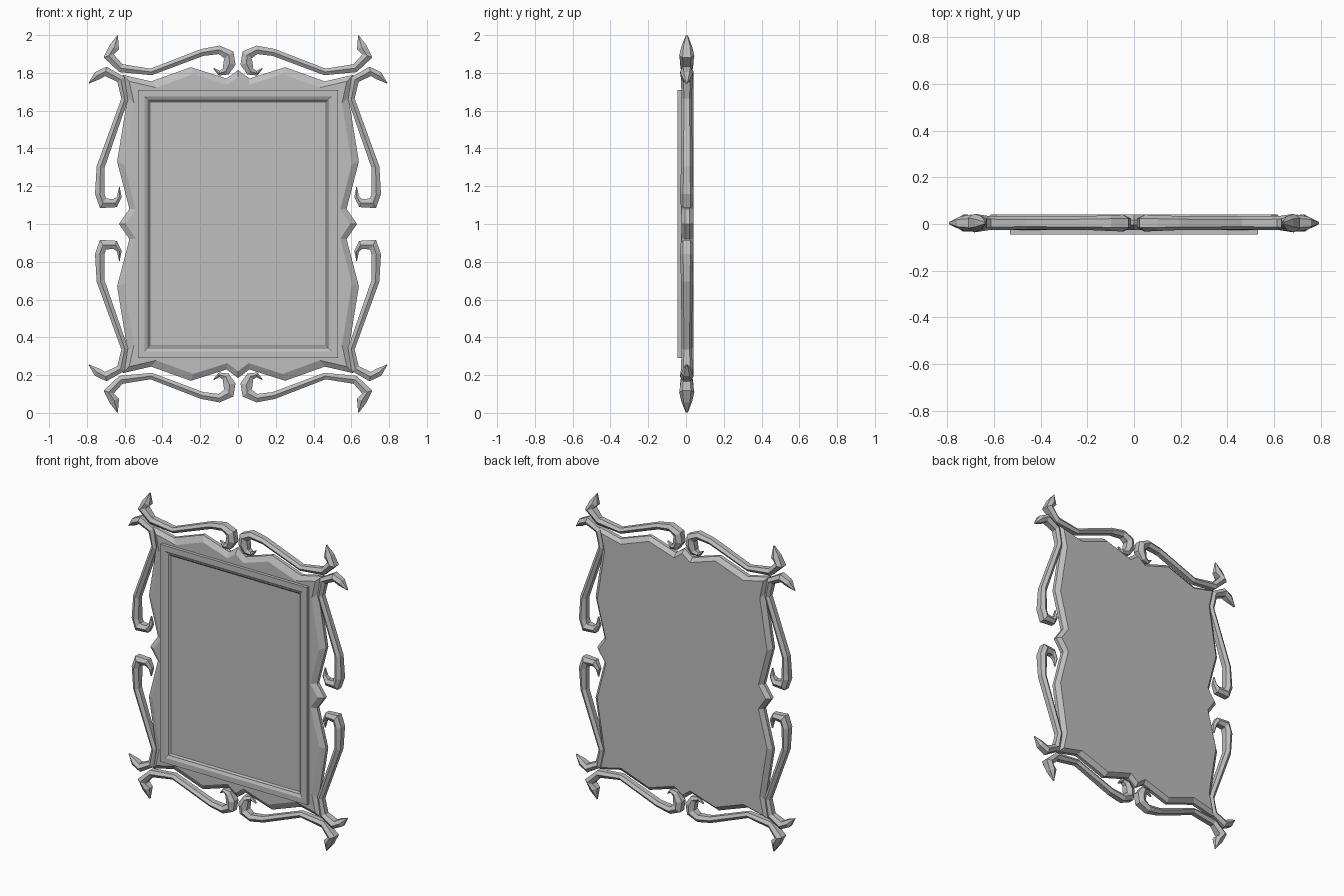
import bpy, bmesh
from mathutils import Vector

cube = bpy.data.objects.get("Cube")
if cube:
    bpy.data.objects.remove(cube)

MID = 1.0  # height of the frame's centre

grey = bpy.data.materials.new("plain grey")
grey.use_nodes = True
colour = (0.52, 0.52, 0.52, 1)
grey.diffuse_color = colour
grey.node_tree.nodes["Principled BSDF"].inputs["Base Color"].default_value = colour


def loft(name, rings, closed_path=False):
    """Skin a list of closed rings and cap both ends."""
    bm = bmesh.new()
    loops = [[bm.verts.new(p) for p in ring] for ring in rings]
    for a, b in zip(loops, loops[1:]):
        for i in range(len(a)):
            j = (i + 1) % len(a)
            bm.faces.new((a[i], a[j], b[j], b[i]))
    bm.faces.new(loops[0])
    bm.faces.new(loops[-1])
    bmesh.ops.recalc_face_normals(bm, faces=bm.faces)
    mesh = bpy.data.meshes.new(name)
    bm.to_mesh(mesh)
    bm.free()
    mesh.materials.append(grey)
    obj = bpy.data.objects.new(name, mesh)
    obj.location.z = MID
    bpy.context.collection.objects.link(obj)
    return obj


def scroll(name, path):
    """Ridged ribbon along (x, z, width, half depth), mirrored to four corners."""
    rings = []
    for i, (x, z, w, d) in enumerate(path):
        a, b = path[max(i - 1, 0)], path[min(i + 1, len(path) - 1)]
        t = Vector((b[0] - a[0], b[1] - a[1])).normalized()
        nx, nz = -t.y * w / 2, t.x * w / 2
        section = [(1, 0.55), (0, 1), (-1, 0.55), (-1, -0.55), (0, -1), (1, -0.55)]
        rings.append([(x + nx * s, 0.004 + d * k, z - MID + nz * s) for s, k in section])
    obj = loft(name, rings)
    mod = obj.modifiers.new("four corners", 'MIRROR')
    mod.use_axis = (True, False, True)
    mod.use_mirror_merge = False


# Wavy backing plate with chamfered rim
quarter = [(0.63, 0), (0.575, 0.08), (0.64, 0.33), (0.585, 0.67), (0.612, 0.79),
           (0.46, 0.755), (0.25, 0.83), (0.06, 0.77), (0, 0.815)]
half = quarter + [(-x, z) for x, z in quarter[-2::-1]]
outline = half + [(x, -z) for x, z in half[-2:0:-1]]


def plate_ring(y, inset):
    return [(x * (1 - inset / 0.6), y, z * (1 - inset / 0.8)) for x, z in outline]


loft("backing_plate", [plate_ring(0.04, 0.025), plate_ring(0.018, 0),
                       plate_ring(-0.005, 0), plate_ring(-0.025, 0.035)])


# Rectangular moulding stepping down to the centre panel
def rect(x, z, y):
    return [(-x, y, -z), (x, y, -z), (x, y, z), (-x, y, z)]


steps = [(0, -0.02), (0, -0.045), (0.035, -0.045), (0.05, -0.037),
         (0.054, -0.037), (0.064, -0.028)]
loft("picture_moulding", [rect(0.53 - s, 0.71 - s, y) for s, y in steps])

# Scrolls along the top and bottom
scroll("horizontal_scroll", [
    (0.13, 1.825, 0.004, 0.006), (0.10, 1.798, 0.025, 0.02), (0.065, 1.808, 0.045, 0.03),
    (0.045, 1.85, 0.065, 0.036), (0.048, 1.895, 0.06, 0.036), (0.10, 1.922, 0.045, 0.034),
    (0.19, 1.908, 0.038, 0.03), (0.46, 1.805, 0.035, 0.028), (0.62, 1.825, 0.045, 0.03),
    (0.685, 1.89, 0.055, 0.04), (0.655, 1.935, 0.055, 0.03), (0.638, 1.998, 0.004, 0.006)])

# Scrolls along the left and right sides
scroll("vertical_scroll", [
    (0.628, 1.195, 0.004, 0.006), (0.628, 1.145, 0.025, 0.02), (0.65, 1.11, 0.045, 0.03),
    (0.715, 1.11, 0.06, 0.036), (0.732, 1.16, 0.05, 0.036), (0.728, 1.30, 0.042, 0.03),
    (0.60, 1.66, 0.036, 0.028), (0.62, 1.765, 0.045, 0.03), (0.70, 1.808, 0.05, 0.036),
    (0.745, 1.785, 0.045, 0.028), (0.79, 1.745, 0.004, 0.006)])
